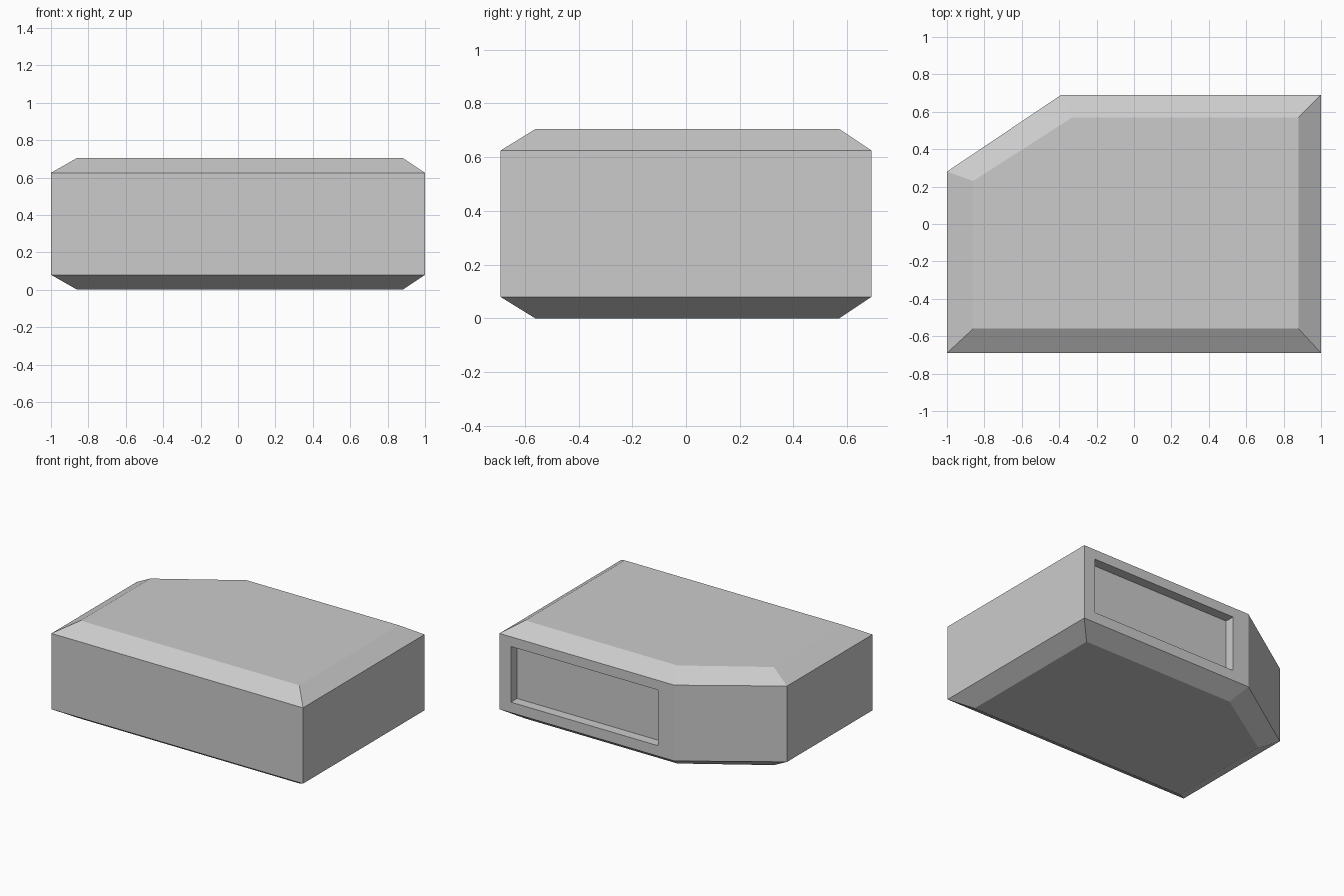
import bpy
import bmesh

cube = bpy.data.objects.get("Cube")
if cube:
    bpy.data.objects.remove(cube, do_unlink=True)

# Plan outline of the walls, and the smaller outline of the flat top and bottom
WALL = [(-1, -0.69), (1, -0.69), (1, 0.69), (-0.39, 0.69), (-1, 0.28)]
FLAT = [(-0.86, -0.56), (0.88, -0.56), (0.88, 0.57), (-0.33, 0.57), (-0.86, 0.23)]
LEVELS = [(FLAT, 0), (WALL, 0.08), (WALL, 0.625), (FLAT, 0.705)]

# Body: stacked outlines joined by bands, capped at both ends
bm = bmesh.new()
rings = [[bm.verts.new((x, y, z)) for x, y in outline] for outline, z in LEVELS]
for low, high in zip(rings, rings[1:]):
    for i in range(len(low)):
        j = (i + 1) % len(low)
        bm.faces.new((low[i], low[j], high[j], high[i]))
bm.faces.new(rings[0][::-1])
bm.faces.new(rings[-1])
bm.normal_update()

# Rectangular recess in the back wall
back = next(f for f in bm.faces if f.normal.y > 0.99)
bmesh.ops.inset_individual(bm, faces=[back], thickness=0.07)
for v in back.verts:
    v.co.x = 0.91 if v.co.x > 0.3 else -0.26
    v.co.z = 0.555 if v.co.z > 0.35 else 0.155
floor = bmesh.ops.extrude_discrete_faces(bm, faces=[back])["faces"][0]
for v in floor.verts:
    v.co.y -= 0.07
bmesh.ops.recalc_face_normals(bm, faces=bm.faces)

mesh = bpy.data.meshes.new("body")
bm.to_mesh(mesh)
bm.free()
body = bpy.data.objects.new("body", mesh)
bpy.context.collection.objects.link(body)

# Plain light grey
grey = bpy.data.materials.new("light_grey")
grey.use_nodes = True
colour = (0.6, 0.6, 0.6, 1)
grey.diffuse_color = colour
grey.node_tree.nodes["Principled BSDF"].inputs["Base Color"].default_value = colour
mesh.materials.append(grey)
